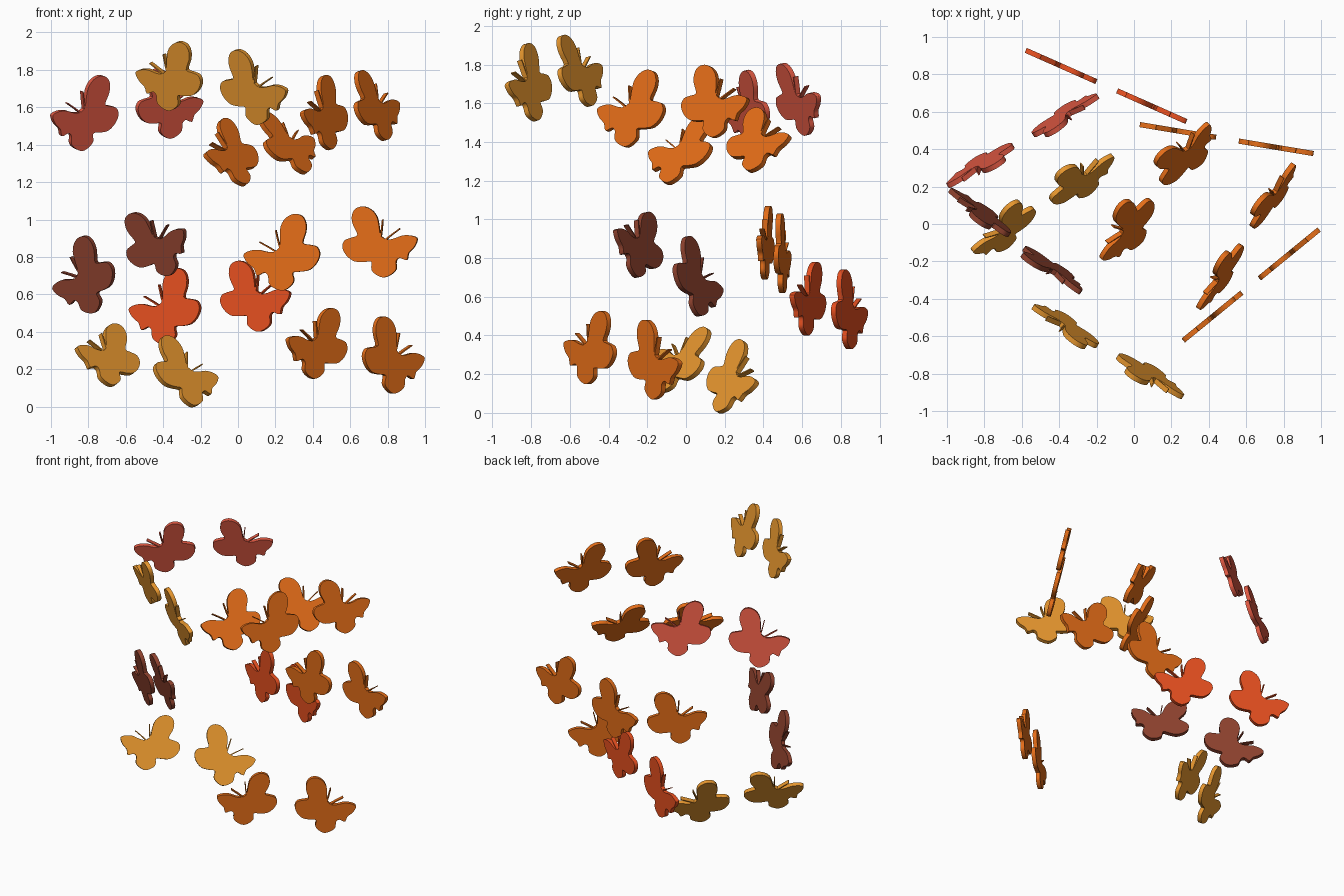
import bpy, bmesh, math
from mathutils import Vector, Matrix

if "Cube" in bpy.data.objects:
    bpy.data.objects.remove(bpy.data.objects["Cube"])

THICK = 0.028


def srgb(r, g, b):
    return tuple((c / 255 / 12.92) if c < 11 else ((c / 255 + 0.055) / 1.055) ** 2.4
                 for c in (r, g, b)) + (1.0,)


def material(name, rgb):
    m = bpy.data.materials.new(name)
    m.diffuse_color = srgb(*rgb)
    m.use_nodes = True
    m.node_tree.nodes["Principled BSDF"].inputs["Base Color"].default_value = m.diffuse_color
    return m


orange = material("orange", (228, 109, 24))
gold = material("gold", (230, 150, 46))
red = material("red", (232, 80, 32))
rose = material("rose_red", (222, 88, 66))
brown = material("dark_brown", (143, 66, 46))

# wing outline of a butterfly heading up and to the left, far wing tapered
WINGS = [(-5, 8), (-3, 11), (-3, 21), (-2, 31), (3, 39), (11, 43), (19, 41), (23, 34), (23, 25),
         (20, 14), (27, 12), (34, 10), (37, 3), (34, -6), (27, -13), (18, -15), (10, -16), (11, -24),
         (7, -30), (0, -34), (-8, -32), (-14, -27), (-15, -19), (-19, -16), (-26, -19), (-29, -12),
         (-35, -7), (-39, -1), (-39, 3), (-33, 6), (-25, 7), (-16, 5), (-9, 5)]
# one feeler for a head pointing up, as a thin tapering strip
FEELER = [(1, 6), (5, 16), (9.5, 26), (10.5, 25.5), (6.2, 15.5), (2.4, 5)]


def smooth_closed(pts, steps=3):
    """Catmull-Rom curve through a closed ring of points."""
    out, n = [], len(pts)
    for i in range(n):
        p0, p1, p2, p3 = (Vector(pts[(i + k) % n]) for k in (-1, 0, 1, 2))
        for s in range(steps):
            t = s / steps
            out.append(0.5 * (2 * p1 + (p2 - p0) * t + (2 * p0 - 5 * p1 + 4 * p2 - p3) * t * t
                              + (3 * p1 - p0 - 3 * p2 + p3) * t ** 3))
    return out


def butterfly_mesh(name, flip, turn, width, height):
    """Flat butterfly in the XY plane, mirrored, turned and fitted to a box."""
    head = Matrix.Rotation(math.radians(37), 2)
    feelers = [[head @ Vector((s * x, y)) for x, y in FEELER] for s in (1, -1)]
    rot = Matrix.Rotation(math.radians(turn), 2)
    rings = [[rot @ Vector((flip * p[0], p[1])) for p in r]
             for r in [smooth_closed(WINGS)] + feelers]
    lo = [min(p[i] for p in rings[0]) for i in (0, 1)]
    hi = [max(p[i] for p in rings[0]) for i in (0, 1)]
    size = (width, height)
    bm = bmesh.new()
    for ring in rings:
        xy = [[(p[i] - (lo[i] + hi[i]) / 2) * size[i] / (hi[i] - lo[i]) for i in (0, 1)] for p in ring]
        face = bm.faces.new([bm.verts.new((x, y, -THICK / 2)) for x, y in xy])
        top = bmesh.ops.extrude_face_region(bm, geom=[face])["geom"]
        bmesh.ops.translate(bm, vec=(0, 0, THICK),
                            verts=[v for v in top if isinstance(v, bmesh.types.BMVert)])
    bmesh.ops.recalc_face_normals(bm, faces=bm.faces)
    me = bpy.data.meshes.new(name)
    bm.to_mesh(me)
    bm.free()
    return me


def pair(name, mat, left, right, lean):
    """Two butterflies in one plane; lean is the upward tilt of the plane's face."""
    left, right = Vector(left), Vector(right)
    d = (right - left).normalized()
    flat = Vector((d.x, d.y, 0)).normalized()
    a = math.radians(lean)
    n = Vector((flat.y, -flat.x, 0)) * math.cos(a) + Vector((0, 0, math.sin(a)))
    n = (n - d * n.dot(d)).normalized()
    u = Matrix.Rotation(-math.radians(5.9), 3, n) @ d
    v = n.cross(u)
    frame = Matrix((u, v, n)).transposed().to_4x4()
    for side, spot, args in (("left", left, (1, 0, 0.413, 0.41)), ("right", right, (-1, 8, 0.405, 0.38))):
        label = f"{name}_butterfly_{side}"
        me = butterfly_mesh(label, *args)
        me.materials.append(mat)
        ob = bpy.data.objects.new(label, me)
        ob.matrix_world = Matrix.Translation(spot) @ frame
        bpy.context.collection.objects.link(ob)
        ob.select_set(True)
        bpy.context.view_layer.objects.active = ob


# upper ring of butterflies
pair("upper_rose", rose, (-0.82, 0.31, 1.57), (-0.366, 0.58, 1.62), -12)
pair("upper_gold", gold, (0.085, -0.818, 1.708), (-0.368, -0.547, 1.768), 14)
pair("upper_inner_orange", orange, (-0.046, -0.025, 1.36), (0.272, 0.38, 1.41), 31)
pair("upper_outer_orange", orange, (0.457, -0.28, 1.573), (0.742, 0.153, 1.608), 13)
# middle ring
pair("middle_brown", brown, (-0.83, 0.062, 0.697), (-0.437, -0.247, 0.877), -12)
pair("middle_red", red, (-0.39, 0.845, 0.535), (0.095, 0.63, 0.59), 0)
pair("middle_orange", orange, (0.235, 0.4975, 0.825), (0.76, 0.41, 0.88), 0)
# lower ring
pair("lower_gold", gold, (-0.282, 0.25, 0.185), (-0.70, -0.03, 0.278), -27)
pair("lower_orange", orange, (0.83, -0.16, 0.275), (0.42, -0.495, 0.338), 0)

bpy.ops.object.shade_smooth_by_angle(angle=math.radians(30))
